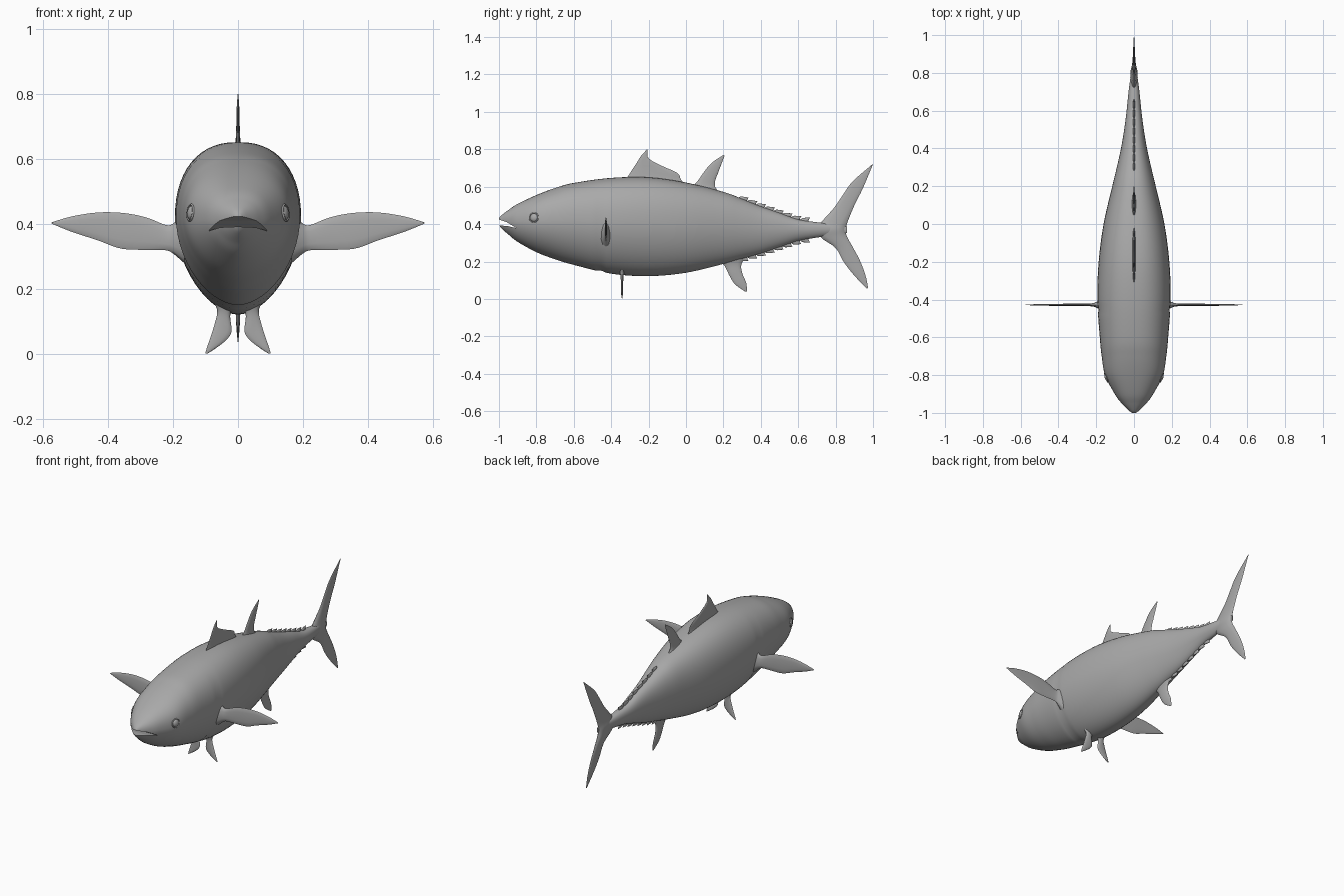
import bpy, bmesh, math
from mathutils import Vector, Matrix

grey = bpy.data.materials.new("fish grey")
grey.diffuse_color = (0.4, 0.4, 0.4, 1)


def spline(rows, u):
    """Smooth interpolation through rows, u in 0..1."""
    t = u * (len(rows) - 1)
    i = min(int(t), len(rows) - 2)
    f = t - i
    a, b = rows[i], rows[i + 1]
    p = rows[i - 1] if i else [2 * x - y for x, y in zip(a, b)]
    n = rows[i + 2] if i + 2 < len(rows) else [2 * y - x for x, y in zip(a, b)]
    return [0.5 * (2 * x1 + (x2 - x0) * f + (2 * x0 - 5 * x1 + 4 * x2 - x3) * f * f
                   + (3 * x1 - x0 - 3 * x2 + x3) * f ** 3)
            for x0, x1, x2, x3 in zip(p, a, b, n)]


def loft(name, rings, angle=50):
    """Skin a list of closed rings and cap both ends."""
    bm = bmesh.new()
    vs = [[bm.verts.new(p) for p in r] for r in rings]
    n = len(vs[0])
    for a, b in zip(vs, vs[1:]):
        for i in range(n):
            j = (i + 1) % n
            bm.faces.new((a[i], a[j], b[j], b[i]))
    bm.faces.new(vs[0])
    bm.faces.new(vs[-1])
    return finish(name, bm, angle)


def finish(name, bm, angle=50):
    bmesh.ops.recalc_face_normals(bm, faces=bm.faces)
    me = bpy.data.meshes.new(name)
    bm.to_mesh(me)
    bm.free()
    me.materials.append(grey)
    ob = bpy.data.objects.new(name, me)
    bpy.context.collection.objects.link(ob)
    smooth(ob, angle)
    return ob


def smooth(ob, angle=50):
    bpy.ops.object.select_all(action='DESELECT')
    ob.select_set(True)
    bpy.context.view_layer.objects.active = ob
    bpy.ops.object.shade_smooth_by_angle(angle=math.radians(angle))


def fin(name, rows, place, steps=24):
    """Lens-section blade; each row is lead a, b, trail a, b, half thickness."""
    chord = [0, 0.08, 0.25, 0.5, 0.75, 0.92]
    rings = []
    for k in range(steps + 1):
        a1, b1, a2, b2, th = spline(rows, k / steps)
        th = max(th, 0.0008)
        ring = []
        for side, cs in ((1, chord), (-1, [1 - c for c in chord])):
            for c in cs:
                w = side * th * math.sqrt(max(0, 4 * c * (1 - c)))
                ring.append(place(a1 + (a2 - a1) * c, b1 + (b2 - b1) * c, w))
        rings.append(ring)
    return loft(name, rings, 70)


# Body: y, bottom, top, half width
stations = [
    (-1.0, 0.395, 0.432, 0.012), (-0.985, 0.375, 0.448, 0.03), (-0.95, 0.345, 0.475, 0.065),
    (-0.9, 0.305, 0.508, 0.102), (-0.8, 0.25, 0.555, 0.153), (-0.7, 0.212, 0.593, 0.171),
    (-0.6, 0.182, 0.62, 0.181), (-0.4, 0.135, 0.647, 0.194), (-0.2, 0.122, 0.65, 0.187),
    (0.0, 0.14, 0.622, 0.161), (0.2, 0.187, 0.572, 0.115), (0.3, 0.215, 0.535, 0.091),
    (0.4, 0.243, 0.495, 0.069), (0.5, 0.277, 0.46, 0.052), (0.6, 0.31, 0.425, 0.039),
    (0.7, 0.328, 0.41, 0.029), (0.78, 0.34, 0.4, 0.018), (0.86, 0.352, 0.388, 0.004)]


def body_at(y):
    i = max(k for k in range(len(stations) - 1) if stations[k][0] <= y)
    f = (y - stations[i][0]) / (stations[i + 1][0] - stations[i][0])
    return [a + (b - a) * f for a, b in zip(stations[i], stations[i + 1])]


rings = []
for k in range(137):
    y, zb, zt, w = spline(stations, k / 136)
    zc = zb + 0.54 * (zt - zb)
    ring = []
    for i in range(56):
        t = 2 * math.pi * i / 56
        c, s = math.cos(t), math.sin(t)
        n, h = (2.35, zt - zc) if s >= 0 else (1.8, zc - zb)
        # shallow gill crease around the sides and belly
        g = 1 - 0.025 * math.exp(-((y + 0.45) / 0.014) ** 2) * min(1, max(0, 0.9 - s))
        ring.append((math.copysign(abs(c) ** (2 / n), c) * w * g, y,
                     zc + math.copysign(abs(s) ** (2 / n), s) * h * g))
    rings.append(ring)
body = loft("body", rings, 45)

# Mouth: wedge cut between the jaws
wedge = [(-1.05, 0.44), (-0.96, 0.411), (-0.905, 0.378), (-0.955, 0.39), (-1.05, 0.395)]
cutter = loft("mouth_cutter", [[(x, y, z) for y, z in wedge] for x in (-0.2, 0.2)])
mod = body.modifiers.new("mouth", 'BOOLEAN')
mod.object = cutter
mod.operation = 'DIFFERENCE'
mod.solver = 'EXACT'
bpy.context.view_layer.objects.active = body
bpy.ops.object.modifier_apply(modifier="mouth")
bpy.data.objects.remove(cutter)
smooth(body, 45)

# Eyes: lens with a thin rim
for side, label in ((-1, "left"), (1, "right")):
    normal = Vector((side * 0.93, -0.32, 0.12))
    turn = normal.to_track_quat('Z', 'Y').to_matrix().to_4x4()
    at = Matrix.Translation((side * 0.143, -0.812, 0.435)) @ turn
    bm = bmesh.new()
    bmesh.ops.create_uvsphere(bm, u_segments=24, v_segments=12, radius=0.022,
                              matrix=at @ Matrix.Diagonal((1, 1, 0.55, 1)))
    finish(label + "_eye", bm, 60)
    rim = []
    for k in range(33):
        a = 2 * math.pi * k / 32
        rim.append([at @ Vector(((0.025 + 0.003 * math.cos(b)) * math.cos(a),
                                 (0.025 + 0.003 * math.cos(b)) * math.sin(a),
                                 0.003 + 0.004 * math.sin(b)))
                    for b in (math.pi * j / 3 for j in range(6))])
    loft(label + "_eye_rim", rim, 70)


# Fins on the centre plane
def upright(y, z, w):
    return (w, y, z)


fin("first_dorsal_fin", [
    (-0.35, 0.62, 0.02, 0.59, 0.018), (-0.315, 0.65, -0.025, 0.635, 0.009),
    (-0.285, 0.695, -0.045, 0.672, 0.006), (-0.262, 0.73, -0.13, 0.712, 0.005),
    (-0.24, 0.765, -0.2, 0.752, 0.004), (-0.208, 0.8, -0.205, 0.798, 0.001)], upright)
fin("second_dorsal_fin", [
    (0.01, 0.59, 0.23, 0.54, 0.018), (0.055, 0.622, 0.165, 0.585, 0.009),
    (0.09, 0.67, 0.155, 0.625, 0.007), (0.135, 0.725, 0.172, 0.675, 0.005),
    (0.2, 0.77, 0.206, 0.765, 0.001)], upright)
fin("anal_fin", [
    (0.17, 0.21, 0.34, 0.245, 0.018), (0.207, 0.175, 0.298, 0.19, 0.009),
    (0.232, 0.125, 0.3, 0.14, 0.007), (0.262, 0.078, 0.322, 0.085, 0.005),
    (0.318, 0.038, 0.326, 0.04, 0.001)], upright)
fin("tail_fin", [
    (0.966, 0.055, 0.974, 0.058, 0.001), (0.9, 0.125, 0.96, 0.125, 0.004),
    (0.845, 0.195, 0.93, 0.205, 0.006), (0.8, 0.272, 0.89, 0.28, 0.009),
    (0.725, 0.325, 0.86, 0.335, 0.015), (0.70, 0.37, 0.853, 0.37, 0.02),
    (0.725, 0.412, 0.86, 0.4, 0.015), (0.79, 0.485, 0.877, 0.445, 0.009),
    (0.835, 0.55, 0.905, 0.51, 0.006), (0.89, 0.627, 0.945, 0.59, 0.004),
    (0.993, 0.717, 1.0, 0.72, 0.001)], upright, 48)

# Finlets: small swept teeth above and below the tail stem
for k in range(8):
    y = 0.285 + 0.047 * k
    for edge, sign, label in ((2, 1, "upper"), (1, -1, "lower")):
        z0, z1 = body_at(y)[edge], body_at(y + 0.045)[edge]
        fin(f"{label}_finlet_{k + 1}", [
            (y - 0.015, z0 - sign * 0.012, y + 0.04, z1 - sign * 0.012, 0.008),
            (y + 0.005, z0 + sign * 0.007, y + 0.043, z1 + sign * 0.008, 0.005),
            (y + 0.04, z1 + sign * 0.02, y + 0.05, z1 + sign * 0.019, 0.001)], upright, 6)

# Paired fins
for side, label in ((-1, "left"), (1, "right")):
    fin(label + "_pectoral_fin", [
        (0.165, 0.43, 0.165, 0.28, 0.032), (0.195, 0.405, 0.2, 0.31, 0.016),
        (0.22, 0.397, 0.225, 0.32, 0.008), (0.28, 0.42, 0.285, 0.321, 0.006),
        (0.35, 0.434, 0.36, 0.325, 0.006), (0.43, 0.436, 0.43, 0.35, 0.005),
        (0.51, 0.424, 0.51, 0.376, 0.004), (0.572, 0.406, 0.574, 0.402, 0.001)],
        lambda a, b, w: (side * a, -0.428 + w, b), 32)
    fin(label + "_pelvic_fin", [
        (0.08, 0.17, 0.015, 0.15, 0.018), (0.064, 0.135, 0.024, 0.118, 0.009),
        (0.07, 0.1, 0.02, 0.07, 0.006), (0.082, 0.06, 0.038, 0.042, 0.005),
        (0.095, 0.022, 0.072, 0.016, 0.004), (0.101, 0.002, 0.094, 0.002, 0.001)],
        lambda a, b, w: (side * a, -0.342 + w, b))
